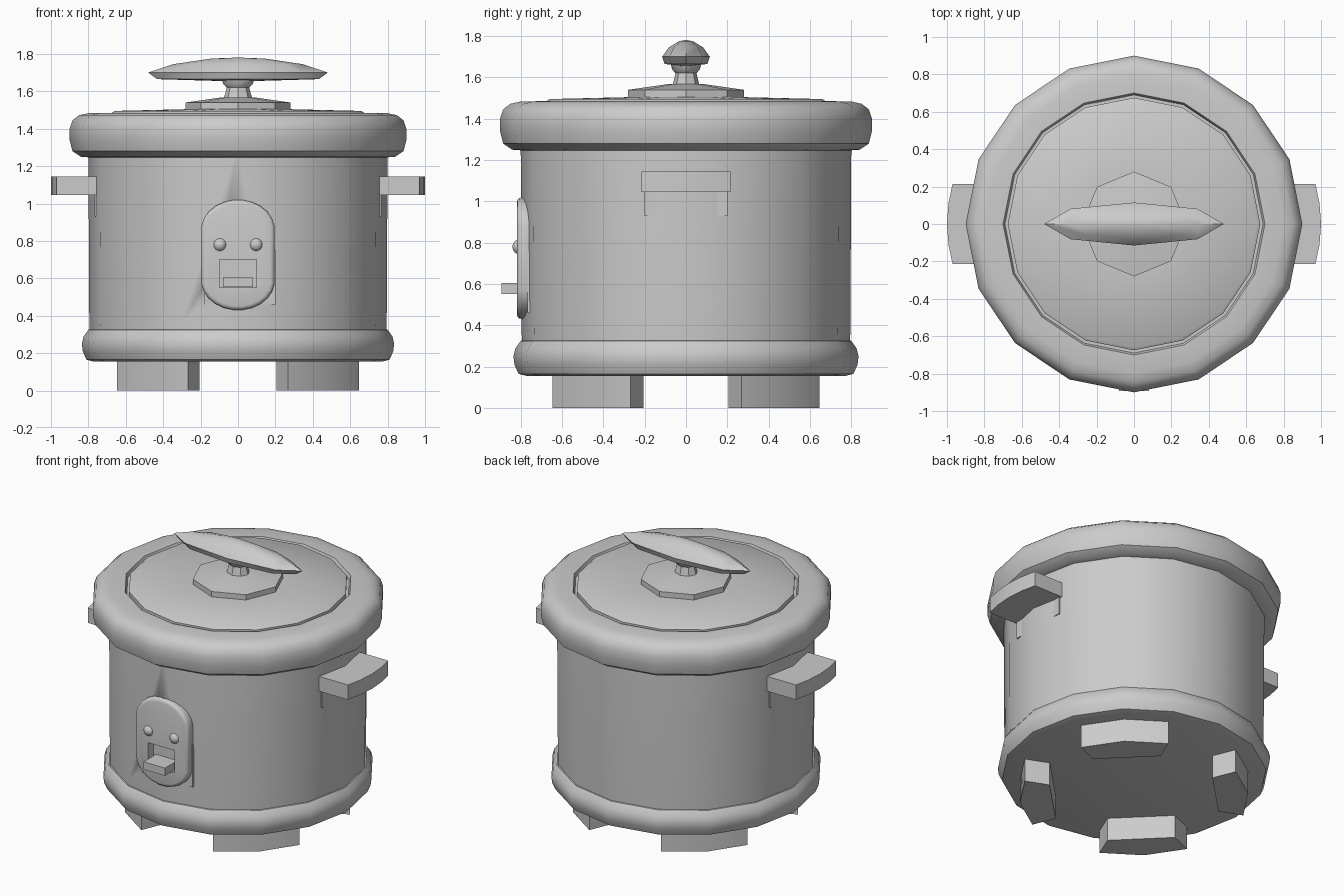
import bpy, bmesh
from math import sin, cos, pi, radians
from mathutils import Matrix

if "Cube" in bpy.data.objects:
    bpy.data.objects.remove(bpy.data.objects["Cube"])


def finish(bm, name, bevel=0, segs=3):
    bmesh.ops.recalc_face_normals(bm, faces=bm.faces)
    me = bpy.data.meshes.new(name)
    bm.to_mesh(me)
    bm.free()
    ob = bpy.data.objects.new(name, me)
    bpy.context.collection.objects.link(ob)
    bpy.ops.object.select_all(action='DESELECT')
    bpy.context.view_layer.objects.active = ob
    ob.select_set(True)
    if bevel:
        m = ob.modifiers.new("bevel", 'BEVEL')
        m.width, m.segments = bevel, segs
        m.limit_method, m.angle_limit = 'ANGLE', radians(40)
        bpy.ops.object.modifier_apply(modifier=m.name)
    bpy.ops.object.shade_smooth_by_angle(angle=radians(35))
    return ob


def lathe(name, profile, n=16, sx=1.0, sy=1.0):
    """Closed solid of revolution from (radius, z) points, bottom to top."""
    bm = bmesh.new()
    rings = [[bm.verts.new((r * sx * cos(2 * pi * i / n), r * sy * sin(2 * pi * i / n), z))
              for i in range(n)] for r, z in profile]
    for a, b in zip(rings, rings[1:]):
        for i in range(n):
            j = (i + 1) % n
            bm.faces.new((a[i], a[j], b[j], b[i]))
    bm.faces.new(rings[0])
    bm.faces.new(rings[-1])
    return finish(bm, name)


def prism(name, pts, lo, hi, matrix=None, bevel=0):
    """Extrude a plan outline from z=lo to z=hi, then transform it."""
    bm = bmesh.new()
    f = bm.faces.new([bm.verts.new((x, y, lo)) for x, y in pts])
    r = bmesh.ops.extrude_face_region(bm, geom=[f])
    for v in r['geom']:
        if isinstance(v, bmesh.types.BMVert):
            v.co.z = hi
    if matrix:
        bm.transform(matrix)
    return finish(bm, name, bevel)


def rect(x0, x1, y0, y1):
    return [(x0, y0), (x1, y0), (x1, y1), (x0, y1)]


def cut(target, cutter):
    m = target.modifiers.new("cut", 'BOOLEAN')
    m.operation, m.solver, m.object = 'DIFFERENCE', 'EXACT', cutter
    bpy.context.view_layer.objects.active = target
    bpy.ops.object.modifier_apply(modifier=m.name)


# Pot body with bottom and top rings
body = lathe("pot_body", [(0.79, 0.25), (0.795, 0.36), (0.80, 1.30)])
lathe("base_ring", [(0.77, 0.155), (0.81, 0.165), (0.83, 0.21), (0.835, 0.25),
                    (0.825, 0.29), (0.80, 0.325), (0.77, 0.332)])
lathe("top_rim", [(0.77, 1.245), (0.84, 1.25), (0.885, 1.28), (0.90, 1.34), (0.90, 1.40),
                  (0.885, 1.445), (0.85, 1.472), (0.80, 1.483), (0.70, 1.485),
                  (0.69, 1.46), (0.5, 1.46)])

# Lid, knob base and long flattened knob
lathe("lid", [(0.675, 1.44), (0.675, 1.485), (0.66, 1.495), (0.25, 1.505)])
lathe("knob_base", [(0.28, 1.48), (0.28, 1.54), (0.09, 1.567)], 8)
lathe("knob_stem", [(0.08, 1.55), (0.065, 1.60), (0.06, 1.62), (0.08, 1.64), (0.09, 1.68)], 8, 1, 0.85)
lathe("knob_grip", [(0.2, 1.655), (0.9, 1.665), (1.0, 1.70), (0.72, 1.745), (0.3, 1.775), (0.04, 1.78)],
      8, 0.48, 0.115)

# Four curved feet on the diagonals
foot = [(0.70 * cos(a), 0.70 * sin(a)) for a in (-pi / 8, 0, pi / 8)]
foot += [(0.54 * cos(a), 0.54 * sin(a)) for a in (pi / 8, -pi / 8)]
for k in range(4):
    prism(f"foot_{k + 1}", foot, 0.0, 0.2, Matrix.Rotation(pi / 4 + k * pi / 2, 4, 'Z'))

# Side handles with mounting tabs
grip = [(0.74, -0.215), (0.97, -0.215), (0.992, -0.11), (1.0, 0),
        (0.992, 0.11), (0.97, 0.215), (0.74, 0.215)]
for side, ang in (("right", 0), ("left", pi)):
    rot = Matrix.Rotation(ang, 4, 'Z')
    prism(side + "_handle", grip, 1.045, 1.145, rot)
    prism(side + "_handle_tab", rect(0.72, 0.768, -0.2, 0.2), 0.93, 1.06, rot)

# Rounded control panel: outline in x/z, thickness along -y
upright = Matrix.Rotation(pi / 2, 4, 'X')
outline = []
for i in range(24):
    a = 2 * pi * (i + 0.5) / 24
    outline.append((0.197 * cos(a), (0.86 if a < pi else 0.59) + 0.16 * sin(a)))
panel = prism("control_panel", outline, 0.74, 0.818, upright, 0.022)
prism("panel_backing", rect(-0.18, 0.2, 0.46, 0.75), 0.74, 0.768, upright)

# Lever recess cut through the panel into the body
cutter = prism("recess_cutter", rect(-0.1, 0.1, 0.55, 0.70), 0.76, 0.9, upright)
for ob in (panel, body, bpy.data.objects["panel_backing"]):
    cut(ob, cutter)
bpy.data.objects.remove(cutter)

# Lever and indicator lamps
prism("switch_lever", rect(-0.08, 0.08, 0.553, 0.605), 0.74, 0.893, upright)
for side, x in (("left", -0.097), ("right", 0.097)):
    bm = bmesh.new()
    bmesh.ops.create_uvsphere(bm, u_segments=12, v_segments=8, radius=0.037)
    bm.transform(Matrix.Translation((x, -0.803, 0.78)))
    finish(bm, side + "_lamp")
